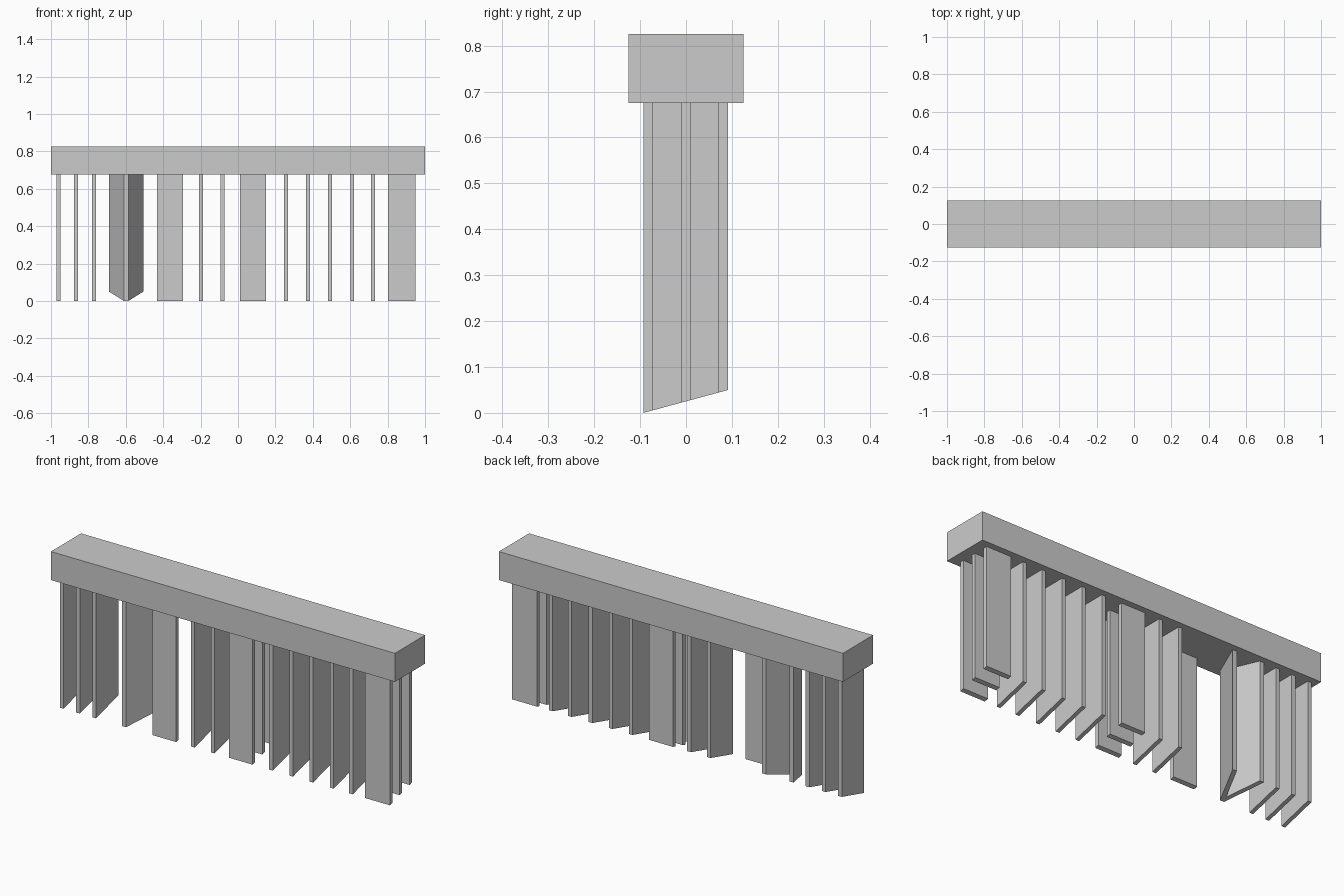
import bpy, bmesh
from math import hypot

if "Cube" in bpy.data.objects:
    bpy.data.objects.remove(bpy.data.objects["Cube"])

TOP = 0.675
FRONT, BACK = -0.093, 0.092
T = 0.021  # slat thickness


def bottom(y):
    # underside of every slat rises towards the back
    return (y - FRONT) * 0.05 / (BACK - FRONT)


def prism(name, pts, low, high):
    bm = bmesh.new()
    lo = [bm.verts.new((x, y, low(y))) for x, y in pts]
    hi = [bm.verts.new((x, y, high)) for x, y in pts]
    n = len(pts)
    bm.faces.new(lo[::-1])
    bm.faces.new(hi)
    for i in range(n):
        j = (i + 1) % n
        bm.faces.new((lo[i], lo[j], hi[j], hi[i]))
    bmesh.ops.recalc_face_normals(bm, faces=bm.faces)
    mesh = bpy.data.meshes.new(name)
    bm.to_mesh(mesh)
    bm.free()
    ob = bpy.data.objects.new(name, mesh)
    bpy.context.collection.objects.link(ob)
    return ob


def rect(x0, x1, y0, y1):
    return [(x0, y0), (x1, y0), (x1, y1), (x0, y1)]


def slat(name, x0, x1, y0=FRONT, y1=BACK):
    return prism(name, rect(x0, x1, y0, y1), bottom, TOP)


# Top beam
prism("top_beam", rect(-1, 1, -0.125, 0.125), lambda y: TOP, 0.825)

# Slats running front to back
for i, x in enumerate((-0.96, -0.865, -0.771, -0.197, -0.082,
                       0.257, 0.374, 0.491, 0.611, 0.722)):
    slat(f"cross_slat_{i + 1}", x - T / 2, x + T / 2)

# Groups of three slats running along the beam
for g, (x0, x1) in enumerate(((0.012, 0.15), (0.803, 0.948))):
    for i, y in enumerate((FRONT, -0.011, BACK - T)):
        slat(f"long_slat_{g + 1}_{i + 1}", x0, x1, y, y + T)

# Single front slat
slat("front_slat", -0.433, -0.295, FRONT, FRONT + T)

# Pair of splayed blades, mirrored about their middle
for side, s in (("left", -1), ("right", 1)):
    c = -0.598
    prism(f"splayed_blade_{side}",
          [(c, FRONT), (c + s * 0.012, FRONT), (c + s * 0.092, BACK),
           (c + s * 0.068, BACK), (c, FRONT + 0.03)], bottom, TOP)
